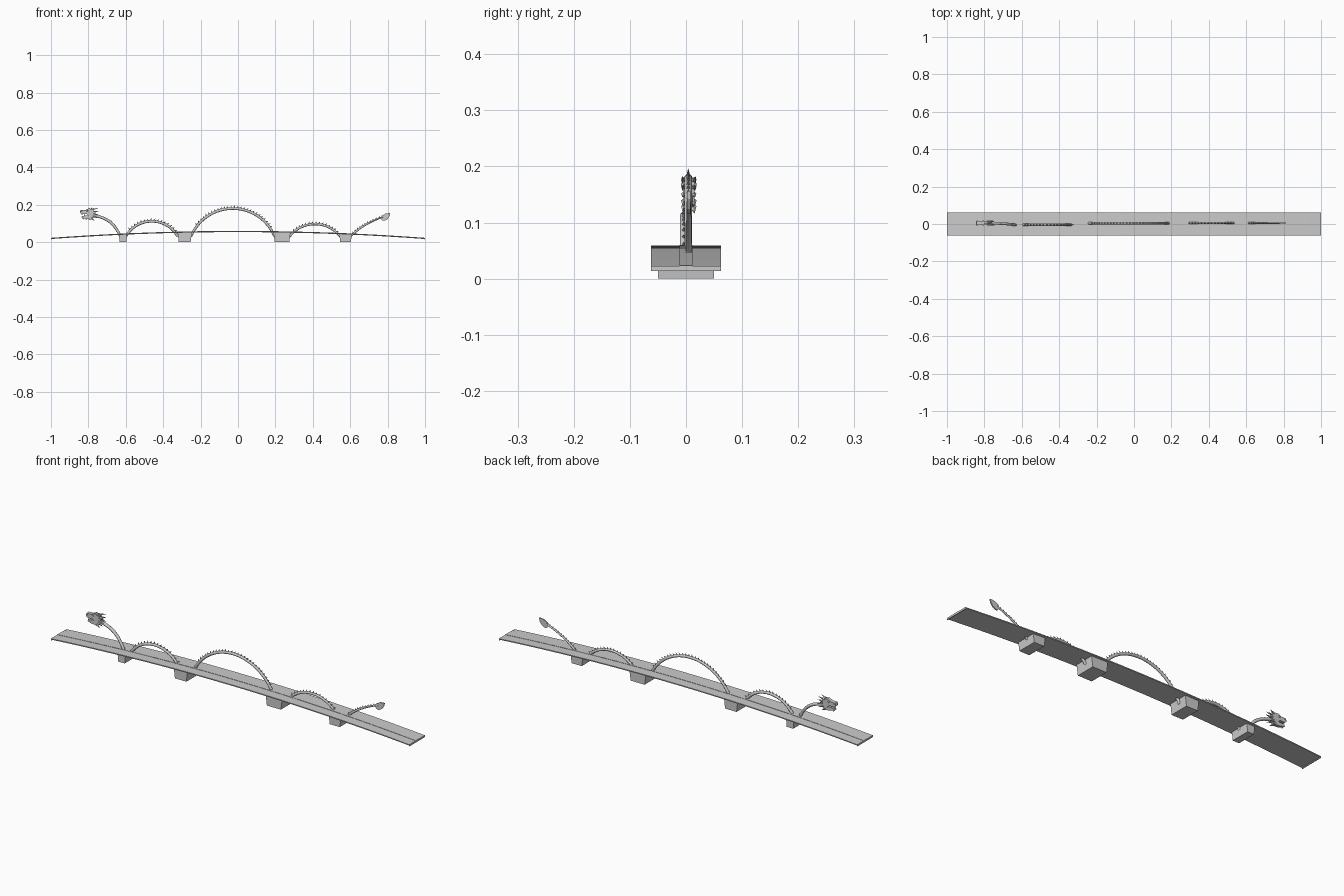
import bpy, bmesh, math
from mathutils import Vector, Matrix

if "Cube" in bpy.data.objects:
    bpy.data.objects.remove(bpy.data.objects["Cube"])


def make(name, bm, smooth=False):
    bmesh.ops.recalc_face_normals(bm, faces=bm.faces)
    me = bpy.data.meshes.new(name)
    bm.to_mesh(me)
    bm.free()
    ob = bpy.data.objects.new(name, me)
    bpy.context.collection.objects.link(ob)
    if smooth:
        for p in me.polygons:
            p.use_smooth = True
        me.set_sharp_from_angle(angle=math.radians(50))
    return ob


def deck_z(x):
    return 0.022 + 0.037 * (1 - x * x)


def loft(bm, rings, closed_caps=True):
    vs = [[bm.verts.new(p) for p in r] for r in rings]
    n = len(vs[0])
    for a, b in zip(vs, vs[1:]):
        for i in range(n):
            bm.faces.new((a[i], a[(i + 1) % n], b[(i + 1) % n], b[i]))
    if closed_caps:
        bm.faces.new(vs[0][::-1])
        bm.faces.new(vs[-1])


def box(bm, c, s):
    m = Matrix.Translation(c) @ Matrix.Diagonal((*s, 1))
    bmesh.ops.create_cube(bm, size=1, matrix=m)


def spike(bm, base, direction, length, r, sides=4, flat=1.0):
    # Cone with its base at a point, aimed along a direction
    d = Vector(direction).normalized()
    q = d.to_track_quat('Z', 'Y').to_matrix().to_4x4()
    m = Matrix.Translation(Vector(base) + d * length / 2) @ q
    vs = bmesh.ops.create_cone(bm, cap_ends=True, segments=sides, radius1=r,
                               radius2=0, depth=length, matrix=m)['verts']
    for v in vs:
        v.co.y = base[1] + (v.co.y - base[1]) * flat


def strip(name, half_width, top, bottom):
    # Arched strip that follows the deck curve
    bm = bmesh.new()
    rings = []
    for i in range(33):
        x = -1 + i / 16
        z = deck_z(x)
        rings.append([(x, -half_width, z + bottom), (x, half_width, z + bottom),
                      (x, half_width, z + top), (x, -half_width, z + top)])
    loft(bm, rings)
    return make(name, bm)


# Road deck, central median and end plates
strip("deck", 0.062, 0.0, -0.005)
strip("median", 0.012, 0.0015, -0.002)
for side, x in (("left", -0.998), ("right", 0.998)):
    bm = bmesh.new()
    box(bm, (x, 0, 0.018), (0.004, 0.124, 0.009))
    make("end_plate_" + side, bm)

# Tapered piers
for i, (x, top, bot) in enumerate(((-0.615, 0.044, 0.036), (-0.285, 0.076, 0.064),
                                   (0.235, 0.092, 0.078), (0.575, 0.068, 0.056))):
    bm = bmesh.new()
    zt = deck_z(x) - 0.003
    loft(bm, [[(x - w / 2, -0.05, z), (x + w / 2, -0.05, z), (x + w / 2, 0.05, z),
               (x - w / 2, 0.05, z)] for w, z in ((bot, 0), (top, zt))])
    make(f"pier_{i + 1}", bm)


def body(name, path, radii, spikes, spike_len):
    # Round tube along a path with a row of back spines
    bm = bmesh.new()
    path = [Vector(p) for p in path]
    rings, outs, n = [], [], len(path)
    for i, p in enumerate(path):
        t = (path[min(i + 1, n - 1)] - path[max(i - 1, 0)]).normalized()
        nrm = Vector((-t.z, 0, t.x)).normalized()
        b = Vector((0, 1, 0))
        outs.append(nrm)
        r = radii[0] + (radii[1] - radii[0]) * i / (n - 1)
        rings.append([p + r * (math.cos(a) * nrm + math.sin(a) * b)
                      for a in (k * math.tau / 10 for k in range(10))])
    loft(bm, rings)
    make(name, bm, True)
    bm = bmesh.new()
    for k in range(spikes):
        f = (0.12 + 0.78 * k / (spikes - 1)) * (n - 1)
        i = int(f)
        p = path[i].lerp(path[min(i + 1, n - 1)], f - i)
        if p.z < deck_z(p.x):
            continue
        t = Vector((outs[i].z, 0, -outs[i].x))
        r = radii[0] + (radii[1] - radii[0]) * f / (n - 1)
        spike(bm, p + outs[i] * r * 0.6, outs[i] + t * 0.5,
              spike_len, 0.005, 4, 0.7)
    make(name + "_spines", bm)


def arc(x0, x1, zb, zt, y, n=40):
    c, s = (x1 - x0) / 2, zt - zb
    R = (c * c + s * s) / (2 * s)
    h = math.atan2(c, R - s)
    return [((x0 + x1) / 2 + R * math.sin(a), y, zt - R + R * math.cos(a))
            for a in (-h + 2 * h * i / n for i in range(n + 1))]


def smooth_path(a, b, c, d, n=16):
    # Cubic curve through four control points
    a, b, c, d = map(Vector, (a, b, c, d))
    return [a * (1 - t)**3 + b * 3 * t * (1 - t)**2 + c * 3 * t * t * (1 - t) + d * t**3
            for t in (i / n for i in range(n + 1))]


# Serpent body loops, neck and tail
body("body_loop_front", arc(-0.600, -0.322, 0.03, 0.112, -0.004), (0.007, 0.007), 16, 0.014)
body("body_loop_middle", arc(-0.252, 0.196, 0.03, 0.180, 0.004), (0.007, 0.007), 27, 0.014)
body("body_loop_rear", arc(0.275, 0.547, 0.03, 0.097, 0.005), (0.0065, 0.006), 15, 0.013)
body("neck", smooth_path((-0.785, 0.005, 0.145), (-0.70, 0.005, 0.135),
                         (-0.66, -0.002, 0.10), (-0.628, -0.006, 0.03)), (0.008, 0.007), 5, 0.006)
body("tail", smooth_path((0.60, 0.005, 0.03), (0.65, 0.005, 0.08),
                         (0.70, 0.005, 0.108), (0.778, 0.005, 0.136)), (0.006, 0.004), 11, 0.010)


def plate(name, pts, y, half):
    # Side outline given thickness in y
    bm = bmesh.new()
    loft(bm, [[(x, y + s * half, z) for x, z in pts] for s in (-1, 1)])
    return make(name, bm)


# Leaf-shaped tail fin
plate("tail_fin", [(0.762, 0.128), (0.768, 0.142), (0.790, 0.154), (0.814, 0.156),
                   (0.812, 0.142), (0.800, 0.124), (0.784, 0.115), (0.772, 0.116)], 0.005, 0.003)

# Head: skull, snout and jaw
hy = 0.005
plate("skull", [(-0.765, 0.135), (-0.762, 0.160), (-0.780, 0.178), (-0.800, 0.180),
                (-0.815, 0.172), (-0.842, 0.171), (-0.846, 0.158), (-0.838, 0.150),
                (-0.808, 0.150), (-0.790, 0.130)], hy, 0.010)
plate("lower_jaw", [(-0.785, 0.148), (-0.800, 0.144), (-0.834, 0.140), (-0.838, 0.132),
                    (-0.815, 0.125), (-0.785, 0.122), (-0.772, 0.132)], hy, 0.008)
for s, side in ((-1, "near"), (1, "far")):
    bm = bmesh.new()
    # Horn, ear and mane tufts
    for dx, z, up, ln in ((-0.782, 0.174, 0.25, 0.036), (-0.772, 0.162, 0.15, 0.028),
                          (-0.772, 0.150, -0.15, 0.030), (-0.776, 0.138, -0.35, 0.028),
                          (-0.784, 0.128, -0.7, 0.022)):
        spike(bm, (dx, hy + s * 0.008, z), (1, s * 0.12, up), ln, 0.006, 5)
    # Fangs
    for x in (-0.834, -0.822):
        spike(bm, (x, hy + s * 0.007, 0.152), (0, 0, -1), 0.011, 0.0025)
    make("mane_and_fangs_" + side, bm)
    bm = bmesh.new()
    for x, z, r in ((-0.806, 0.168, 0.0045), (-0.838, 0.167, 0.004)):
        bmesh.ops.create_uvsphere(bm, u_segments=10, v_segments=6, radius=r,
                                  matrix=Matrix.Translation((x, hy + s * 0.0095, z)))
    make("eye_and_nostril_" + side, bm, True)
bm = bmesh.new()
for x in (-0.83, -0.815, -0.80):
    spike(bm, (x, hy, 0.129), (0.5, 0, -1), 0.012, 0.004)
for x in (-0.80, -0.788, -0.776):
    spike(bm, (x, hy, 0.174), (0.6, 0, 1), 0.013, 0.005)
make("beard_and_crest", bm)
